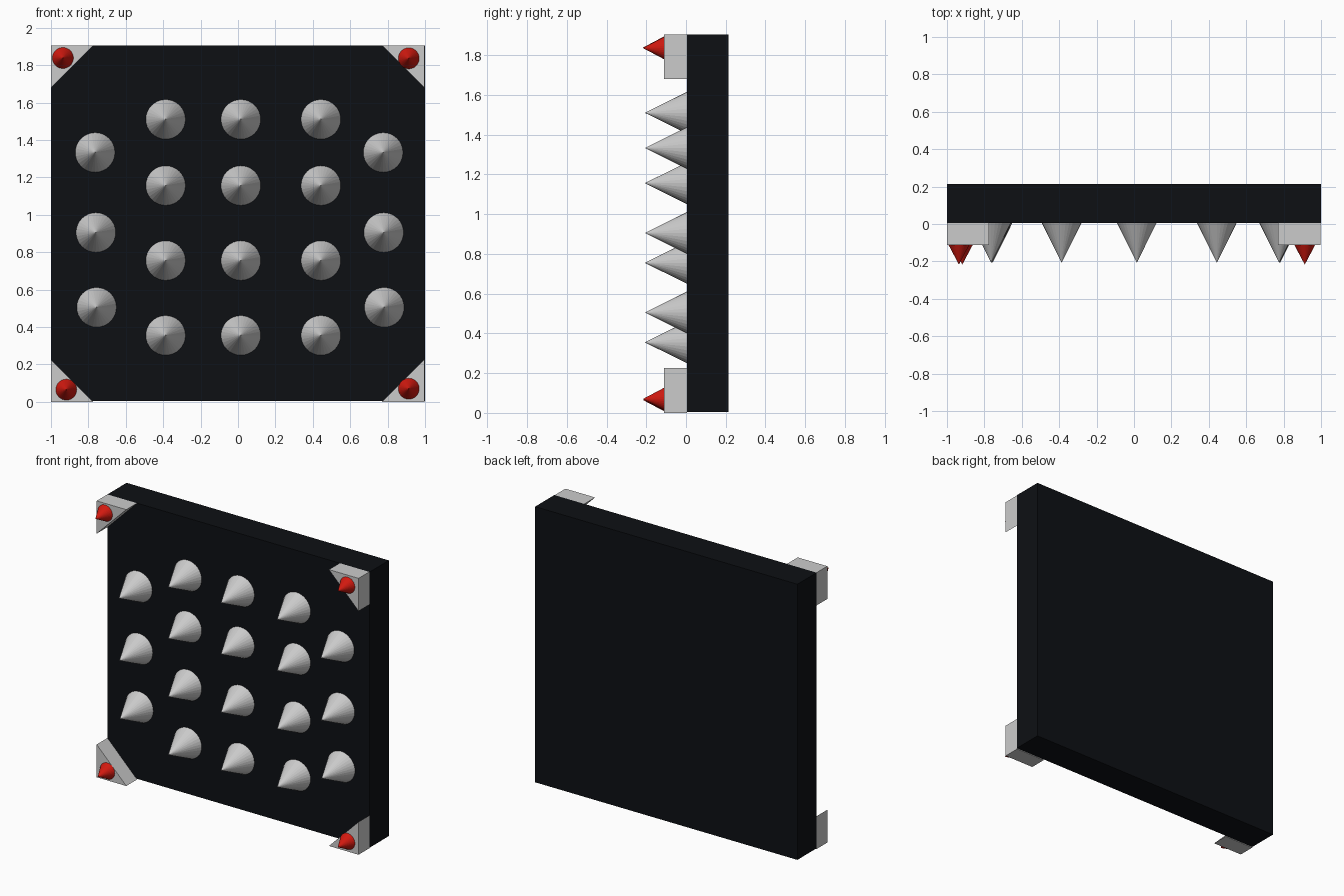
import bpy, bmesh
from math import pi
from mathutils import Matrix, Vector

if "Cube" in bpy.data.objects:
    bpy.data.objects.remove(bpy.data.objects["Cube"])


def material(name, rgb):
    m = bpy.data.materials.new(name)
    m.diffuse_color = (*rgb, 1)
    m.use_nodes = True
    m.node_tree.nodes["Principled BSDF"].inputs["Base Color"].default_value = m.diffuse_color
    return m


black = material("black", (0.004, 0.005, 0.007))
red = material("red", (0.65, 0.01, 0.005))


def finish(name, bm, mat=None):
    bmesh.ops.recalc_face_normals(bm, faces=bm.faces[:])
    me = bpy.data.meshes.new(name)
    bm.to_mesh(me)
    bm.free()
    ob = bpy.data.objects.new(name, me)
    bpy.context.collection.objects.link(ob)
    if mat:
        me.materials.append(mat)
    return ob


def prism(name, outline, y0, y1, mat=None):
    """Extrude an (x, z) outline from y0 to y1."""
    bm = bmesh.new()
    face = bm.faces.new([bm.verts.new((x, y0, z)) for x, z in outline])
    new = bmesh.ops.extrude_face_region(bm, geom=[face])["geom"]
    verts = [v for v in new if isinstance(v, bmesh.types.BMVert)]
    bmesh.ops.translate(bm, verts=verts, vec=(0, y1 - y0, 0))
    return finish(name, bm, mat)


def spike(name, x, z, radius, base_y, tip_y, mat=None):
    """Cone pointing out of the front (-y)."""
    bm = bmesh.new()
    place = Matrix.Translation(Vector((x, (base_y + tip_y) / 2, z))) @ Matrix.Rotation(pi / 2, 4, 'X')
    bmesh.ops.create_cone(bm, cap_ends=True, segments=32, radius1=radius,
                          radius2=0, depth=base_y - tip_y, matrix=place)
    return finish(name, bm, mat)


BOTTOM, TOP, FRONT, BACK = 0.005, 1.905, 0.006, 0.215

# Thick black slab
prism("panel", [(-1, BOTTOM), (1, BOTTOM), (1, TOP), (-1, TOP)], FRONT, BACK, black)

# Centre spikes: 3 columns x 4 rows
for x in (-0.387, 0.015, 0.443):
    for z in (0.355, 0.755, 1.156, 1.51):
        spike("centre_spike", x, z, 0.106, FRONT, -0.207)

# Side spikes
for z, xl, xr in ((0.505, -0.756, 0.782), (0.905, -0.76, 0.779), (1.333, -0.764, 0.776)):
    for x in (xl, xr):
        spike("side_spike", x, z, 0.106, FRONT, -0.207)

# Triangular corner plates, each with a small red spike
LEG = 0.226
corners = ((-1, BOTTOM - 0.005, 1, -0.918, 0.065), (0.997, BOTTOM - 0.005, 1, 0.913, 0.07),
           (-1, TOP, -1, -0.936, 1.838), (0.997, TOP, -1, 0.913, 1.836))
for x, z, up, rx, rz in corners:
    inward = 1 if x < 0 else -1
    prism("corner_plate", [(x, z), (x + inward * LEG, z), (x, z + up * LEG)], -0.111, FRONT)
    spike("corner_spike", rx, rz, 0.056, -0.111, -0.217, red)
